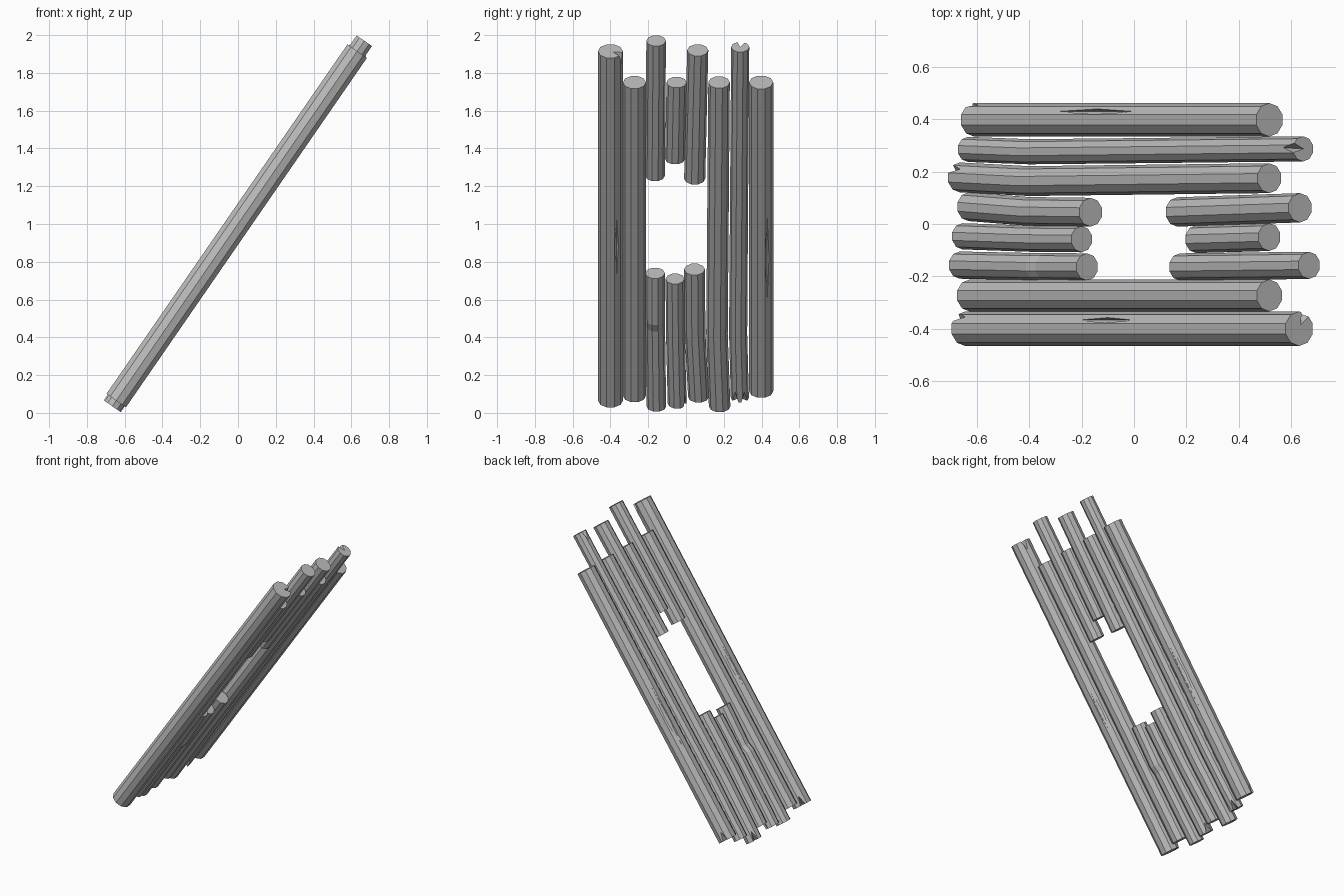
import bpy, bmesh, math
from mathutils import Vector, Matrix

cube = bpy.data.objects.get("Cube")
if cube:
    bpy.data.objects.remove(cube)

SIDES = 10
SLOPE = 1.45                                   # rise over run of the leaning logs
U = Vector((1, 0, SLOPE)).normalized()         # along the logs
Y = Vector((0, 1, 0))                          # across the logs
N = U.cross(Y).normalized()                    # upper-left face of the wall
if N.z < 0:
    N = -N

wood = bpy.data.materials.new("grey_wood")
wood.use_nodes = True
wood.diffuse_color = (0.5, 0.5, 0.5, 1)
wood.node_tree.nodes["Principled BSDF"].inputs["Base Color"].default_value = (0.5, 0.5, 0.5, 1)


def axis(z, y, off=0):
    """Point on the leaning plane at height z, pushed out by off."""
    return Vector(((z - 0.99) / SLOPE - 0.007, y, z)) + N * off


def finish(name, bm):
    bmesh.ops.recalc_face_normals(bm, faces=bm.faces)
    mesh = bpy.data.meshes.new(name)
    bm.to_mesh(mesh)
    bm.free()
    mesh.materials.append(wood)
    obj = bpy.data.objects.new(name, mesh)
    bpy.context.collection.objects.link(obj)
    return obj


def log(name, r, path):
    """Faceted log swept through (height, y, offset) points."""
    bm = bmesh.new()
    rings = []
    for p in path:
        c = axis(*p)
        rings.append([bm.verts.new(c + r * (math.cos(a) * Y + math.sin(a) * N))
                      for a in (math.tau * i / SIDES for i in range(SIDES))])
    for lo, hi in zip(rings, rings[1:]):
        for i in range(SIDES):
            j = (i + 1) % SIDES
            bm.faces.new((lo[i], lo[j], hi[j], hi[i]))
    bm.faces.new(rings[0])
    bm.faces.new(rings[-1])
    return finish(name, bm)


def carve(obj, centre, along, across, deep):
    """Cut a pointed diamond out of a log."""
    bm = bmesh.new()
    bmesh.ops.create_uvsphere(bm, u_segments=4, v_segments=2, radius=1)
    m = Matrix((across, deep, U * along)).transposed()
    bmesh.ops.transform(bm, matrix=Matrix.Translation(centre) @ m.to_4x4(), verts=bm.verts)
    cutter = finish("cutter", bm)
    cutter.hide_render = True
    mod = obj.modifiers.new("carve", "BOOLEAN")
    mod.operation = "DIFFERENCE"
    mod.solver = "EXACT"
    mod.object = cutter
    bpy.context.view_layer.objects.active = obj
    bpy.ops.object.modifier_apply(modifier=mod.name)
    bpy.data.objects.remove(cutter)


def notch(obj, r, z, y, dy, dn):
    """Split in the rim of a log end."""
    out = (Y * dy + N * dn).normalized()
    carve(obj, axis(z, y) + out * r, 0.07, U.cross(out) * 0.02, out * 0.05)


def slit(obj, r, z, y, dy, half):
    """Long diamond crack on both faces of a log."""
    for side in (1, -1):
        surface = math.sqrt(r * r - dy * dy) * 0.96
        carve(obj, axis(z, y + dy, side * surface), half, Y * 0.014, N * 0.025)


# Full-length logs
edge_right = log("right_edge_log", 0.066, [(0.065, -0.4), (1.915, -0.4)])
log("right_inner_log", 0.061, [(0.09, -0.273), (1.75, -0.273)])
inner_left = log("left_inner_log", 0.057, [(0.035, 0.178), (0.42, 0.164), (1.75, 0.175)])
thin_left = log("left_thin_log", 0.048, [(0.08, 0.285), (0.42, 0.276), (1.0, 0.28), (1.937, 0.287)])
edge_left = log("left_edge_log", 0.064, [(0.115, 0.398), (1.75, 0.398)])

# Short logs above the opening
log("upper_right_log", 0.052, [(1.255, -0.164), (1.97, -0.158)])
log("upper_middle_log", 0.053, [(1.345, -0.058), (1.75, -0.05)])
log("upper_left_log", 0.056, [(1.24, 0.046), (1.92, 0.062)])

# Short logs below the opening
log("lower_right_log", 0.052, [(0.035, -0.157), (0.46, -0.163),
                               (0.5, -0.163, -0.012), (0.74, -0.164)])
lower_mid = log("lower_middle_log", 0.05, [(0.05, -0.047), (0.42, -0.056), (0.71, -0.058)])
log("lower_left_log", 0.055, [(0.085, 0.066), (0.42, 0.048), (0.76, 0.045)])

# Split ends
notch(edge_right, 0.066, 1.915, -0.4, 0.8, -0.4)
notch(edge_right, 0.066, 0.065, -0.4, 0.7, 0.7)
notch(inner_left, 0.057, 0.035, 0.178, 0.6, 0.8)
notch(thin_left, 0.048, 1.937, 0.287, 0.1, 1)
notch(thin_left, 0.048, 0.08, 0.285, 0.5, -0.8)
notch(thin_left, 0.048, 0.08, 0.285, -0.5, -0.8)
notch(lower_mid, 0.05, 0.05, -0.047, 0.9, -0.4)
notch(edge_left, 0.064, 0.115, 0.398, 0.9, 0.4)

# Cracks in the outer logs
slit(edge_right, 0.066, 0.91, -0.4, 0.033, 0.19)
slit(edge_left, 0.064, 0.85, 0.398, 0.032, 0.27)
